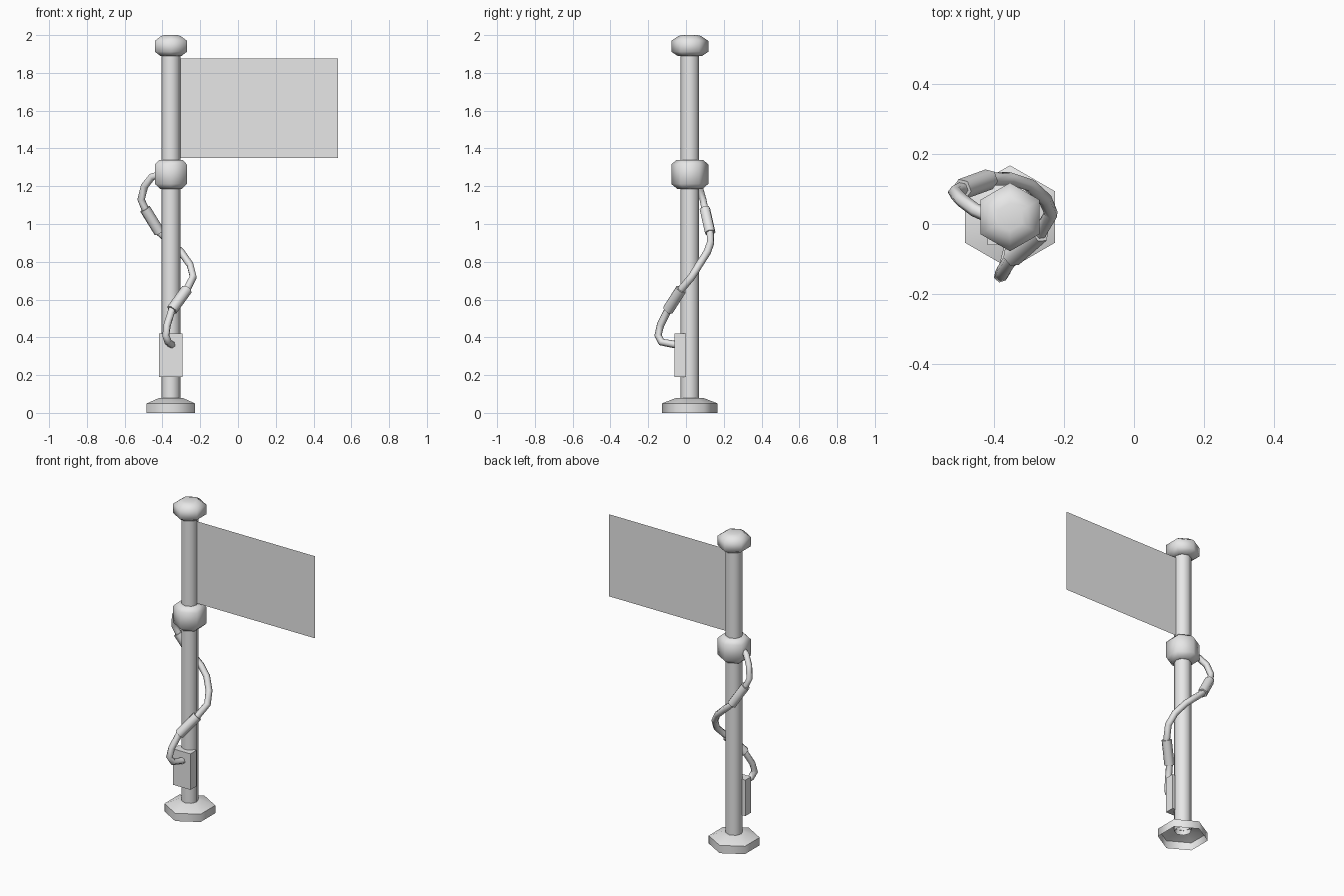
import bpy, bmesh, math
from mathutils import Matrix, Vector

if "Cube" in bpy.data.objects:
    bpy.data.objects.remove(bpy.data.objects["Cube"], do_unlink=True)

AXIS = Vector((-0.355, 0.02, 0))

grey = bpy.data.materials.new("light_grey")
grey.use_nodes = True
grey.diffuse_color = (0.8, 0.8, 0.8, 1)
grey.node_tree.nodes["Principled BSDF"].inputs["Base Color"].default_value = (0.8, 0.8, 0.8, 1)


def finish(name, bm, smooth=None):
    mesh = bpy.data.meshes.new(name)
    bm.to_mesh(mesh)
    bm.free()
    mesh.materials.append(grey)
    ob = bpy.data.objects.new(name, mesh)
    bpy.context.collection.objects.link(ob)
    if smooth:
        bpy.ops.object.select_all(action="DESELECT")
        ob.select_set(True)
        bpy.context.view_layer.objects.active = ob
        bpy.ops.object.shade_smooth_by_angle(angle=math.radians(smooth))
    return ob


def turned(name, profile, sides, cap_top=True, smooth=61):
    """Stack of polygon rings around the pole axis, from (radius, z) pairs."""
    bm = bmesh.new()
    rings = []
    for r, z in profile:
        angles = [math.pi / 2 + math.tau * i / sides for i in range(sides)]
        rings.append([bm.verts.new(AXIS + Vector((r * math.cos(a), r * math.sin(a), z)))
                      for a in angles])
    for low, high in zip(rings, rings[1:]):
        for i in range(sides):
            j = (i + 1) % sides
            bm.faces.new((low[i], low[j], high[j], high[i]))
    if cap_top:
        bm.faces.new(rings[-1])
    return finish(name, bm, smooth)


def tube(name, points, radius):
    """Six-sided bent tube along a list of points."""
    curve = bpy.data.curves.new(name, "CURVE")
    curve.dimensions = "3D"
    curve.bevel_depth = radius
    curve.bevel_resolution = 1
    curve.use_fill_caps = True
    spline = curve.splines.new("POLY")
    spline.points.add(len(points) - 1)
    for p, co in zip(spline.points, points):
        p.co = (*co, 1)
    spline.use_smooth = True
    curve.materials.append(grey)
    ob = bpy.data.objects.new(name, curve)
    bpy.context.collection.objects.link(ob)
    return ob


# Pole and its hexagonal fittings
turned("pole", [(0.05, 0.05), (0.05, 1.95)], 8)
turned("base", [(0.148, 0), (0.148, 0.05), (0.07, 0.08), (0.05, 0.08)], 6, cap_top=False)
turned("collar", [(0.05, 1.185), (0.065, 1.185), (0.098, 1.212), (0.098, 1.315),
                  (0.07, 1.34), (0.05, 1.34)], 6, cap_top=False)
turned("finial", [(0.05, 1.89), (0.065, 1.89), (0.098, 1.912), (0.098, 1.97),
                  (0.06, 1.995), (0.04, 2.0)], 6)

# Flag: single flat sheet
bm = bmesh.new()
bm.faces.new([bm.verts.new((x, 0.02, z)) for x, z in
              ((-0.31, 1.35), (0.53, 1.35), (0.53, 1.875), (-0.31, 1.875))])
finish("flag", bm)

# Control box on the front of the pole
bm = bmesh.new()
bmesh.ops.create_cube(bm, size=1, matrix=Matrix.Translation((-0.357, -0.03, 0.305))
                      @ Matrix.Diagonal((0.125, 0.06, 0.23, 1)))
finish("control_box", bm)

# Cable spiralling from the collar round the back of the pole to the box
upper = [(-0.492, 0.1, 1.08), (-0.415, 0.128, 0.955)]
lower = [(-0.27, -0.025, 0.655), (-0.35, -0.095, 0.545)]
cable = [(-0.42, 0.025, 1.26), (-0.455, 0.04, 1.25), (-0.495, 0.07, 1.2),
         (-0.513, 0.09, 1.13), *upper,
         (-0.354, 0.13, 0.9), (-0.3, 0.112, 0.85), (-0.254, 0.07, 0.785),
         (-0.237, 0.03, 0.72), *lower,
         (-0.375, -0.135, 0.465), (-0.382, -0.148, 0.41),
         (-0.37, -0.13, 0.375), (-0.35, -0.05, 0.36)]
tube("cable", cable, 0.02)
tube("upper_cable_sleeve", upper, 0.03)
tube("lower_cable_sleeve", lower, 0.03)
